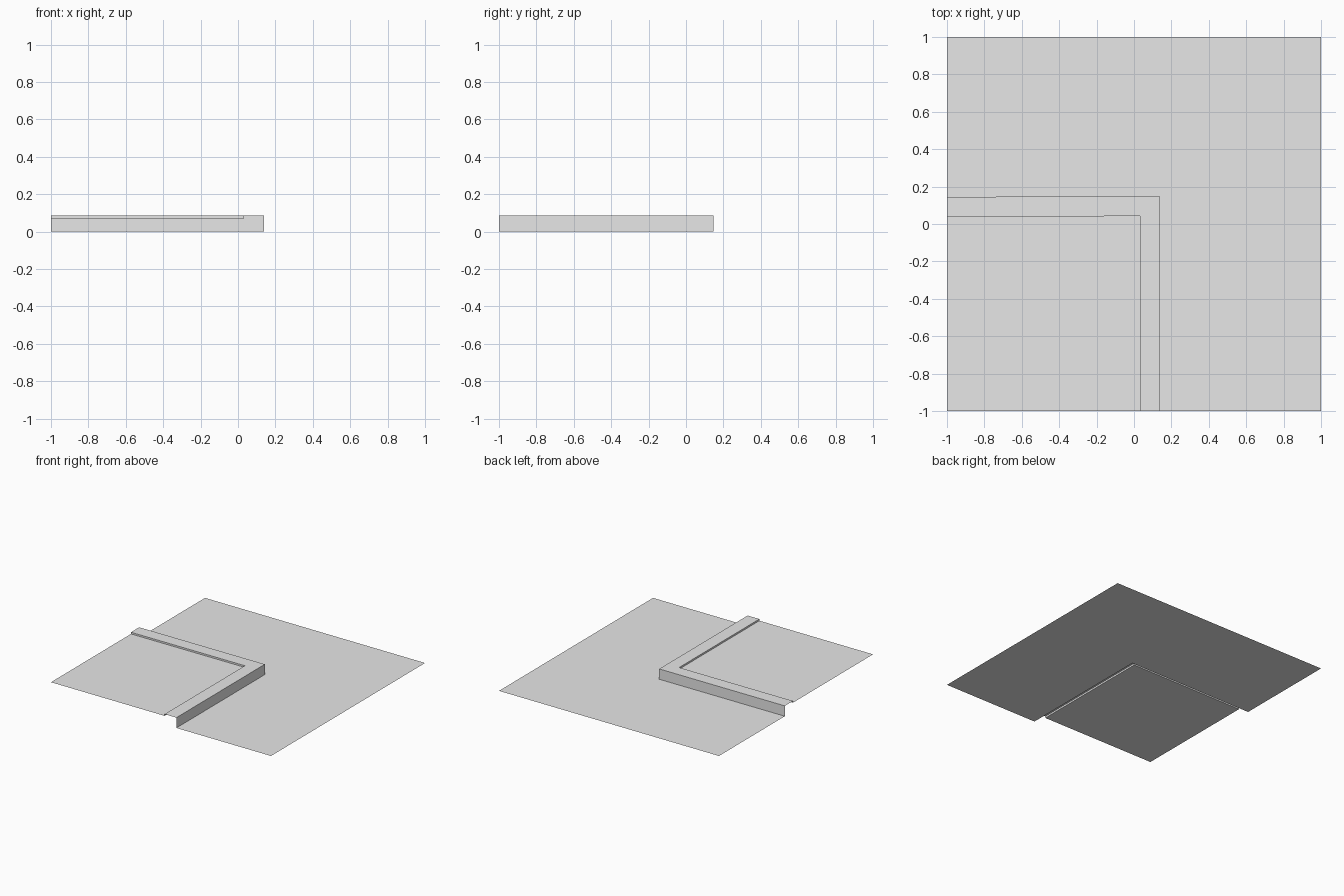
import bpy
import bmesh

cube = bpy.data.objects.get("Cube")
if cube:
    bpy.data.objects.remove(cube, do_unlink=True)

KERB_TOP, PAVING_TOP = 0.085, 0.071

grey = bpy.data.materials.new("plain grey")
grey.use_nodes = True
grey.diffuse_color = (0.8, 0.8, 0.8, 1)
grey.node_tree.nodes["Principled BSDF"].inputs["Base Color"].default_value = grey.diffuse_color


def corner_line(x, y, z, slant=0.003):
    """L-shaped line: front edge, outer corner, left-hand edge."""
    return [(x, -1, z), (x, y, z), (-1, y - slant, z)]


def build_sheet(name, lines):
    """Open sheet skinned between successive lines of equal length."""
    bm = bmesh.new()
    rows = [[bm.verts.new(p) for p in line] for line in lines]
    for a, b in zip(rows, rows[1:]):
        for i in range(len(a) - 1):
            bm.faces.new((a[i], a[i + 1], b[i + 1], b[i]))
    mesh = bpy.data.meshes.new(name)
    bm.to_mesh(mesh)
    bm.free()
    mesh.materials.append(grey)
    obj = bpy.data.objects.new(name, mesh)
    bpy.context.collection.objects.link(obj)
    return obj


outer = (0.14, 0.148)
inner = (0.033, 0.042)

# Low ground wrapping round the outside of the corner
build_sheet("road_surface", [corner_line(1, 1, 0, slant=0),
                             corner_line(*outer, 0)])

# Kerb: outer wall, flat top and the small step down inside
build_sheet("kerb", [corner_line(*outer, 0),
                     corner_line(*outer, KERB_TOP),
                     corner_line(*inner, KERB_TOP),
                     corner_line(*inner, PAVING_TOP)])

# Raised paving inside the corner
front, corner, side = corner_line(*inner, PAVING_TOP)
build_sheet("paving", [[front, corner], [(-1, -1, PAVING_TOP), side]])
